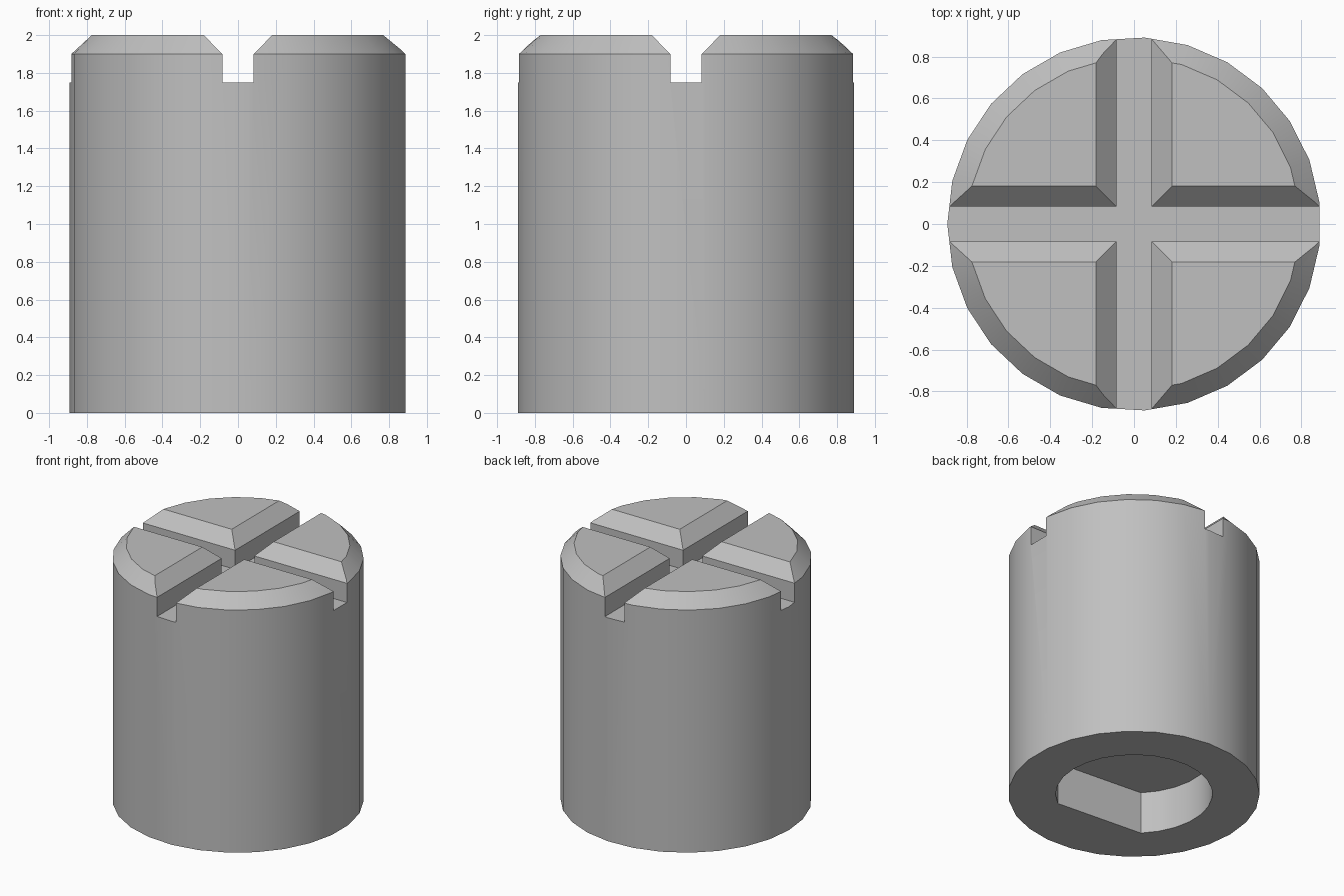
import bpy, bmesh, math
from mathutils import Matrix

if "Cube" in bpy.data.objects:
    bpy.data.objects.remove(bpy.data.objects["Cube"])

SIDES = 27
R, R_TOP = 0.892, 0.795


def make_object(name, bm):
    bmesh.ops.recalc_face_normals(bm, faces=bm.faces)
    mesh = bpy.data.meshes.new(name)
    bm.to_mesh(mesh)
    bm.free()
    ob = bpy.data.objects.new(name, mesh)
    bpy.context.collection.objects.link(ob)
    return ob


def prism(name, points, vector, matrix=Matrix()):
    """Extrude a closed outline along a vector."""
    bm = bmesh.new()
    face = bm.faces.new([bm.verts.new(p) for p in points])
    top = bmesh.ops.extrude_face_region(bm, geom=[face])["geom"]
    verts = [v for v in top if isinstance(v, bmesh.types.BMVert)]
    bmesh.ops.translate(bm, vec=vector, verts=verts)
    bm.transform(matrix)
    return make_object(name, bm)


def cut(target, cutter):
    cutter.hide_render = True
    mod = target.modifiers.new("cut", "BOOLEAN")
    mod.operation, mod.solver, mod.object = "DIFFERENCE", "EXACT", cutter
    bpy.context.view_layer.objects.active = target
    bpy.ops.object.modifier_apply(modifier=mod.name)
    bpy.data.objects.remove(cutter)


# Round body with a chamfered top rim
bm = bmesh.new()
rings = []
for r, z in ((R, 0), (R, 1.9), (R_TOP, 2.0)):
    rings.append([bm.verts.new((-r * math.cos(a), -r * math.sin(a), z))
                  for a in (math.tau * i / SIDES for i in range(SIDES))])
for low, high in zip(rings, rings[1:]):
    for i in range(SIDES):
        j = (i + 1) % SIDES
        bm.faces.new((low[i], low[j], high[j], high[i]))
bm.faces.new(rings[0])
bm.faces.new(rings[-1])
body = make_object("knob_body", bm)

# Crossed slots with bevelled upper edges
half = [(0.083, 1.75), (0.083, 1.9), (0.28, 2.1)]
outline = half + [(-x, z) for x, z in reversed(half)]
for k in range(2):
    cut(body, prism("slot_cutter", [(x, -1.2, z) for x, z in outline], (0, 2.4, 0),
                    Matrix.Rotation(k * math.pi / 2, 4, "Z")))

# D-shaped shaft socket in the underside
start, end, steps = math.radians(-54), math.radians(225), 21
socket = [(0.557 * math.cos(a), 0.557 * math.sin(a), -0.2)
          for a in (start + (end - start) * i / steps for i in range(steps + 1))]
cut(body, prism("socket_cutter", socket, (0, 0, 0.53)))

# Plain grey finish, smooth wall and crisp edges
grey = bpy.data.materials.new("grey")
grey.diffuse_color = (0.53, 0.53, 0.53, 1)
grey.use_nodes = True
grey.node_tree.nodes["Principled BSDF"].inputs["Base Color"].default_value = grey.diffuse_color
body.data.materials.clear()
body.data.materials.append(grey)
bpy.ops.object.select_all(action="DESELECT")
body.select_set(True)
bpy.context.view_layer.objects.active = body
bpy.ops.object.shade_smooth_by_angle(angle=math.radians(25))
